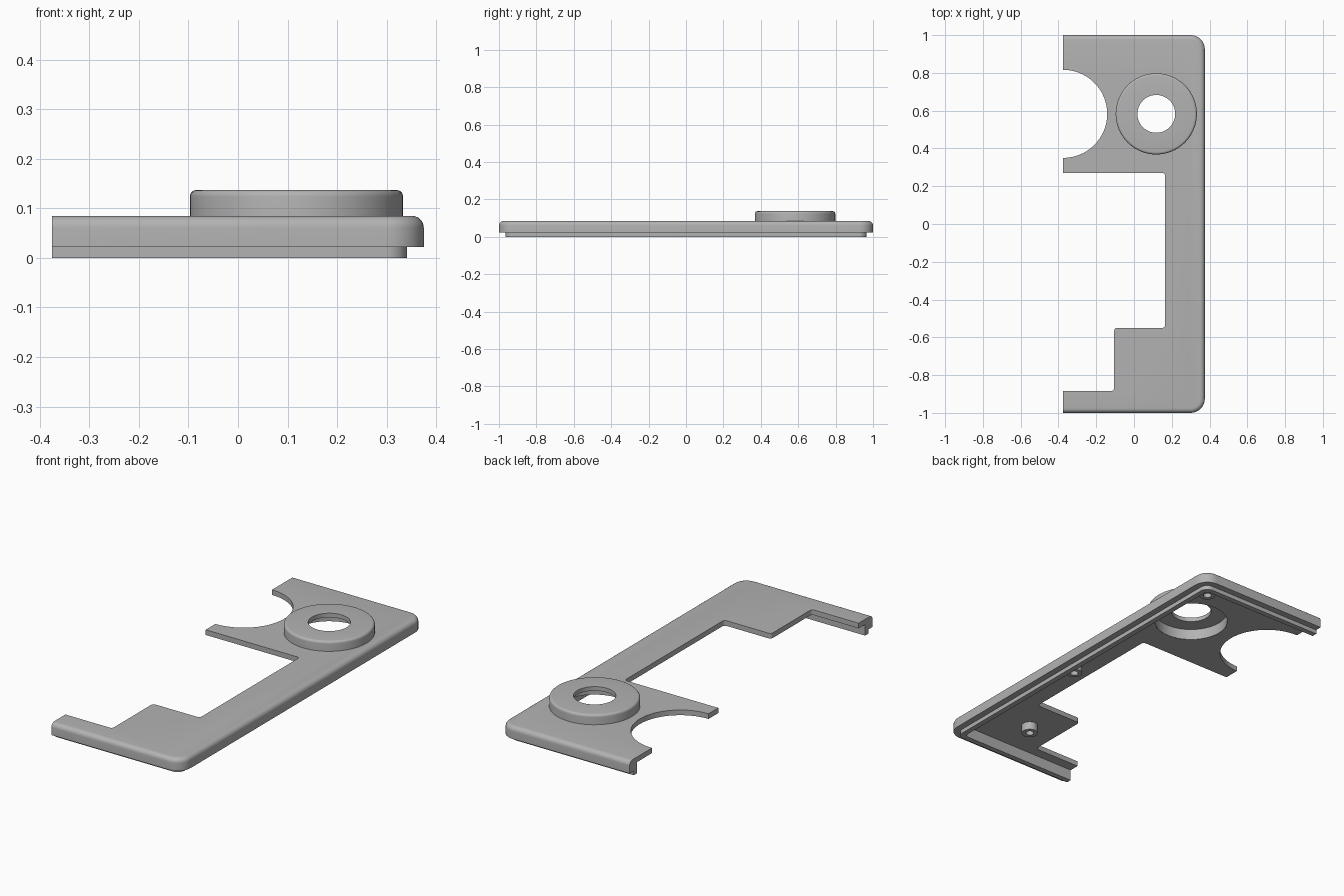
import bpy, bmesh, math
from mathutils import Vector

if "Cube" in bpy.data.objects:
    bpy.data.objects.remove(bpy.data.objects["Cube"])

GREY = bpy.data.materials.new("plain_grey")
GREY.use_nodes = True
GREY.diffuse_color = (0.45, 0.45, 0.45, 1)
GREY.node_tree.nodes["Principled BSDF"].inputs["Base Color"].default_value = (0.45, 0.45, 0.45, 1)

END, SIDE = -0.375, 0.375      # open end and closed long side
TOP, UNDER, RIM = 0.085, 0.058, 0.022
RING = (0.118, 0.583)


def make_object(name, bm):
    bmesh.ops.recalc_face_normals(bm, faces=bm.faces)
    mesh = bpy.data.meshes.new(name)
    bm.to_mesh(mesh)
    bm.free()
    mesh.materials.append(GREY)
    obj = bpy.data.objects.new(name, mesh)
    bpy.context.collection.objects.link(obj)
    return obj


def rounded(corners, steps=8):
    """Outline from (x, y, radius) corners with right angles."""
    out = []
    for i, (x, y, r) in enumerate(corners):
        p = Vector((x, y))
        if r == 0:
            out.append(p)
            continue
        a = (Vector(corners[i - 1][:2]) - p).normalized() * r
        b = (Vector(corners[(i + 1) % len(corners)][:2]) - p).normalized() * r
        for k in range(steps + 1):
            t = math.pi / 2 * k / steps
            out.append(p + a * (1 - math.sin(t)) + b * (1 - math.cos(t)))
    return out


def prism_mesh(outline, z0, z1):
    bm = bmesh.new()
    face = bm.faces.new([bm.verts.new((p[0], p[1], z0)) for p in outline])
    ext = bmesh.ops.extrude_face_region(bm, geom=[face])
    for v in ext["geom"]:
        if isinstance(v, bmesh.types.BMVert):
            v.co.z = z1
    return bm


def tray_outline(inset, radius, end=END):
    s, w = SIDE - inset, 1 - inset
    return rounded([(end, -w, 0), (s, -w, radius), (s, w, radius), (end, w, 0)])


def circle(cx, cy, r, n=64):
    return [(cx + r * math.cos(2 * math.pi * k / n), cy + r * math.sin(2 * math.pi * k / n))
            for k in range(n)]


def lathe(name, profile, centre, n=64):
    """Closed (radius, z) profile turned about a vertical axis."""
    bm = bmesh.new()
    rings = [[bm.verts.new((x, y, z)) for x, y in circle(*centre, r, n)] for r, z in profile]
    for i, ring in enumerate(rings):
        prev = rings[i - 1]
        for k in range(n):
            j = (k + 1) % n
            bm.faces.new((prev[k], prev[j], ring[j], ring[k]))
    return make_object(name, bm)


def activate(obj):
    bpy.ops.object.select_all(action='DESELECT')
    obj.select_set(True)
    bpy.context.view_layer.objects.active = obj


def cut(obj, cutters):
    activate(obj)
    for c in cutters:
        mod = obj.modifiers.new("cut", 'BOOLEAN')
        mod.operation = 'DIFFERENCE'
        mod.solver = 'EXACT'
        mod.object = c
        bpy.ops.object.modifier_apply(modifier=mod.name)


# Cover: rounded slab with a softened upper edge, except at the open end
bm = prism_mesh(tray_outline(0, 0.075), RIM, TOP)
edges = [e for e in bm.edges
         if all(v.co.z > TOP - 1e-4 for v in e.verts)
         and any(v.co.x > END + 1e-4 for v in e.verts)]
bmesh.ops.bevel(bm, geom=edges, offset=0.024, segments=6, profile=0.5, affect='EDGES')
cover = make_object("cover", bm)

# Locating lip under the rim
lip = make_object("locating_lip", prism_mesh(tray_outline(0.034, 0.042), 0, RIM + 0.004))

# Cutters: hollow underside, stepped window, round side bite, ring opening
hollow = make_object("hollow_cutter", prism_mesh(tray_outline(0.062, 0.02, END - 0.1), -0.1, UNDER))
window = make_object("window_cutter", prism_mesh(rounded([
    (END - 0.1, 0.27, 0), (END - 0.1, -0.885, 0), (-0.105, -0.885, 0.015),
    (-0.105, -0.55, 0.015), (0.165, -0.55, 0.015), (0.165, 0.27, 0.015)], 4), -0.1, 0.2))
bite = make_object("bite_cutter", prism_mesh(circle(END, RING[1], 0.233, 96), -0.1, 0.2))
opening = make_object("opening_cutter", prism_mesh(circle(*RING, 0.185), -0.1, 0.2))
cutters = [hollow, window, bite, opening]
cut(cover, cutters)
cut(lip, [hollow])
for c in cutters:
    bpy.data.objects.remove(c)

# Raised ring, hollow beneath, with a centre hole
R, H, B = 0.215, 0.137, 0.013
shoulder = [(R - B + B * math.sin(t), H - B + B * math.cos(t))
            for t in (math.pi / 2 * k / 5 for k in range(6))]
parts = [cover, lip, lathe("raised_ring", [(0.1, 0.115), (0.1, H)] + shoulder
                           + [(R, 0.06), (0.18, UNDER), (0.18, 0.115)], RING)]

# Hollow screw posts on the underside
for name, spot in (("corner", (0.27, 0.89)), ("side", (0.28, -0.13)), ("front", (0.066, -0.73))):
    parts.append(lathe(name + "_screw_post", [(0.02, UNDER + 0.005), (0.04, UNDER + 0.005),
                                              (0.04, 0.015), (0.02, 0.015)], spot, 32))

for obj in parts:
    activate(obj)
    bpy.ops.object.shade_smooth_by_angle(angle=math.radians(30))
